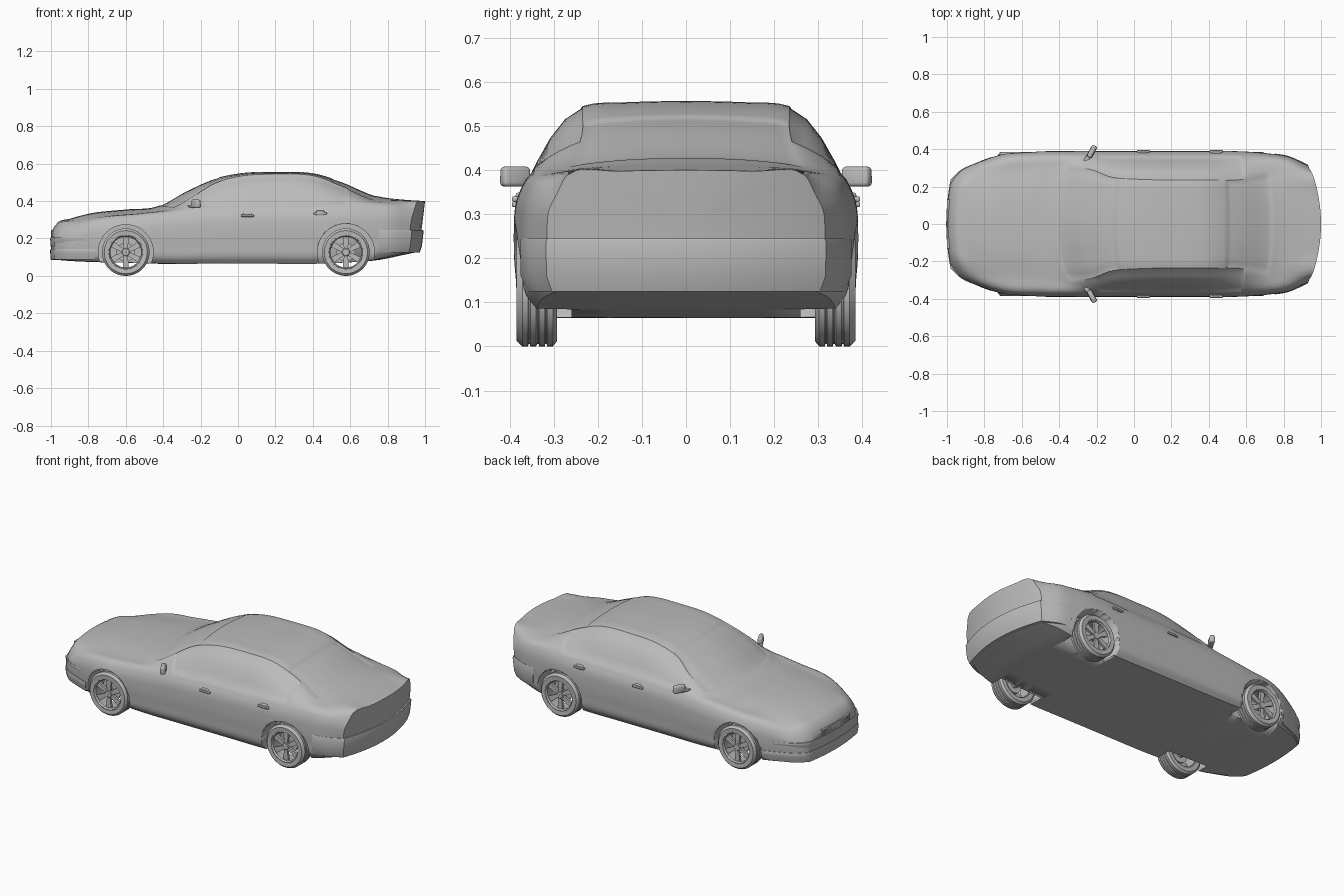
import bpy, bmesh, math
from mathutils import Vector, Matrix

cube = bpy.data.objects.get("Cube")
if cube:
    bpy.data.objects.remove(cube)

GREY = (0.5, 0.5, 0.5, 1)
grey = bpy.data.materials.new("plain grey")
grey.use_nodes = True
grey.diffuse_color = GREY
grey.node_tree.nodes["Principled BSDF"].inputs["Base Color"].default_value = GREY


def finish(name, bm, angle=35):
    """Turn a bmesh into a named, shaded object."""
    bmesh.ops.recalc_face_normals(bm, faces=bm.faces)
    mesh = bpy.data.meshes.new(name)
    bm.to_mesh(mesh)
    bm.free()
    mesh.materials.append(grey)
    ob = bpy.data.objects.new(name, mesh)
    bpy.context.collection.objects.link(ob)
    bpy.ops.object.select_all(action="DESELECT")
    ob.select_set(True)
    bpy.context.view_layer.objects.active = ob
    bpy.ops.object.shade_smooth_by_angle(angle=math.radians(angle))
    return ob


def smooth(keys, t):
    """Smooth curve through (parameter, vector) keys."""
    i = 0
    while i < len(keys) - 2 and t > keys[i + 1][0]:
        i += 1
    slope = lambda a: (keys[a + 1][1] - keys[a][1]) / (keys[a + 1][0] - keys[a][0])

    def tangent(a):
        if a == 0 or a == len(keys) - 1:
            return slope(min(a, len(keys) - 2))
        h0, h1 = keys[a][0] - keys[a - 1][0], keys[a + 1][0] - keys[a][0]
        return (slope(a - 1) * h1 + slope(a) * h0) / (h0 + h1)

    h = keys[i + 1][0] - keys[i][0]
    u = (t - keys[i][0]) / h
    a, b = keys[i][1], keys[i + 1][1]
    s = u * u * (3 - 2 * u)
    return a + (b - a) * s + tangent(i) * (h * u * (1 - u) ** 2) - tangent(i + 1) * (h * u * u * (1 - u))


# Body stations: x, half width, floor, belt, roof half width, crown, top, bend
STATIONS = [
    (-1.0, .235, .085, .20, .16, .008, .235, .06), (-.97, .275, .085, .225, .19, .01, .28, .06),
    (-.9, .325, .08, .265, .24, .015, .305, .08), (-.8, .37, .075, .3, .27, .018, .332, .09),
    (-.6, .388, .07, .325, .29, .02, .355, .1), (-.43, .39, .065, .345, .3, .012, .372, .11),
    (-.28, .39, .065, .36, .29, .02, .452, .09), (-.14, .39, .065, .365, .25, .018, .515, .05),
    (0, .39, .065, .37, .24, .015, .547, .02), (.2, .39, .065, .372, .235, .012, .556, 0),
    (.42, .39, .065, .377, .235, .014, .545, 0), (.55, .39, .07, .38, .235, .02, .505, -.02),
    (.75, .378, .085, .38, .265, .02, .425, -.04), (.88, .36, .11, .37, .275, .012, .408, -.06),
    (1.0, .315, .13, .345, .27, .012, .4, -.09)]
KEYS = [(row[0], Vector(row[1:])) for row in STATIONS]
SUB = 4


def place(x, y, z):
    """Bow the section in plan and lean the tail."""
    bend = smooth(KEYS, x)[6]
    lean = max(0, (x - .8) * 5) ** 2 * .12 * (z - .4)
    return Vector((x + bend * (y / .38) ** 2 + lean, y, z))


def section(x):
    w, floor, belt, roof, crown, top, _ = smooth(KEYS, x)
    side = belt - floor
    pts = [Vector(p) for p in (
        (.9 * w, floor), (.965 * w, floor + .1 * side), (.99 * w, floor + .33 * side), (w, floor + .62 * side),
        (.985 * w, floor + .84 * side), (.93 * w, belt), (roof, top - crown), (.55 * roof, top - .25 * crown), (0, top))]
    keys, d = [], 0
    for i, p in enumerate(pts):
        d += (p - pts[i - 1]).length if i else 0
        keys.append((d, p))
    half = [Vector((0, floor)), Vector((.45 * w, floor))]
    for a, b in zip(keys, keys[1:]):
        half += [smooth(keys, a[0] + (b[0] - a[0]) * s / SUB) for s in range(SUB)]
    half.append(pts[-1])
    return half + [Vector((-p.x, p.y)) for p in half[-2:0:-1]]


# Car body: lofted shell with rounded, closed ends
bm = bmesh.new()
COUNT = 100
xs = [-1 + 2 * i / COUNT for i in range(COUNT + 1)]
fill = (.0, .3, .6, .85, .97)
plan = [(-1, s) for s in fill] + [(x, 1) for x in xs] + [(1, s) for s in reversed(fill)]
rings = []
for x, s in plan:
    ring = section(x)
    mid = (ring[0].y + max(p.y for p in ring)) / 2
    if s == 0:
        rings.append([bm.verts.new(place(x, 0, mid))] * len(ring))
    else:
        rings.append([bm.verts.new(place(x, p.x * s, mid + (p.y - mid) * s)) for p in ring])
n = len(rings[1])
windows = {"left": [], "right": [], "front": [], "rear": []}
BELT, ROOF = 2 + 5 * SUB, 2 + 6 * SUB
for i in range(len(rings) - 1):
    x = (plan[i][0] + plan[i + 1][0]) / 2
    for j in range(n):
        k = (j + 1) % n
        corners = [rings[i][j], rings[i][k], rings[i + 1][k], rings[i + 1][j]]
        f = bm.faces.new(list(dict.fromkeys(corners)))
        near = min(j, n - 1 - j)
        if BELT <= near < ROOF and -.27 < x < .6:
            windows["left" if j < n / 2 else "right"].append(f)
        elif near >= ROOF and -.42 < x < -.1:
            windows["front"].append(f)
        elif near >= ROOF and .5 < x < .74:
            windows["rear"].append(f)
bmesh.ops.recalc_face_normals(bm, faces=bm.faces)
for faces in windows.values():
    bmesh.ops.inset_region(bm, faces=faces, thickness=.006, depth=-.003)
body = finish("body", bm)

# Wheel wells cut from the body
WHEELS = [("front", -.6, .147), ("rear", .577, .152)]
AXLE = .127
for end, x, r in WHEELS:
    for side in (1, -1):
        bm = bmesh.new()
        bmesh.ops.create_cone(bm, cap_ends=True, segments=48, radius1=r, radius2=r, depth=.22,
                              matrix=Matrix.Translation((x, side * .37, AXLE)) @ Matrix.Rotation(math.pi / 2, 4, "X"))
        cutter = finish("well_cutter", bm)
        cutter.hide_render = True
        mod = body.modifiers.new("well", "BOOLEAN")
        mod.object, mod.operation, mod.solver = cutter, "DIFFERENCE", "EXACT"
        bpy.context.view_layer.objects.active = body
        bpy.ops.object.modifier_apply(modifier=mod.name)
        bpy.data.objects.remove(cutter)


def lathe(bm, profile, steps=48):
    """Revolve a closed (radius, y) profile about the axle."""
    loops = [[bm.verts.new((r * math.cos(a), y, r * math.sin(a))) for r, y in profile]
             for a in (math.tau * i / steps for i in range(steps))]
    for i, loop in enumerate(loops):
        nxt = loops[(i + 1) % steps]
        for j in range(len(profile)):
            k = (j + 1) % len(profile)
            bm.faces.new((loop[j], loop[k], nxt[k], nxt[j]))


def add_box(bm, size, matrix, taper=1.0):
    made = bmesh.ops.create_cube(bm, size=1)["verts"]
    for v in made:
        if v.co.z > 0:
            v.co.x *= taper
        v.co = matrix @ Vector(a * b for a, b in zip(v.co, size))


def wheel(name, x, side):
    bm = bmesh.new()
    # Tyre with tread grooves
    tread = []
    for c in (-.028, -.01, .01, .028):
        tread += [(.127, c - .008), (.127, c + .005), (.121, c + .006), (.121, c + .009)]
    lathe(bm, [(.09, -.046), (.115, -.046)] + tread[:-2] + [(.115, .046), (.092, .044), (.088, .036)])
    # Rim barrel, hub and brake disc
    lathe(bm, [(.094, -.04), (.094, .042), (.088, .045), (.082, .036), (.084, -.04)])
    lathe(bm, [(.001, .014), (.02, .014), (.024, .03), (.018, .036), (.001, .036)], 24)
    lathe(bm, [(.001, -.012), (.05, -.012), (.05, -.004), (.001, -.004)], 24)
    lathe(bm, [(.001, -.06), (.02, -.06), (.02, .02), (.001, .02)], 16)
    # Spokes
    for i in range(6):
        turn = Matrix.Rotation(math.tau * i / 6, 4, "Y")
        add_box(bm, (.02, .014, .074), turn @ Matrix.Translation((0, .026, .05)), 1.7)
    ob = finish(name, bm)
    ob.location = (x, side * .338, AXLE)
    ob.rotation_euler.z = 0 if side > 0 else math.pi


def bumper(name, end, start, z0, z1, push):
    """Band wrapped around one end of the body."""
    path = [(start + (end - start) * i / 12, 1) for i in range(13)]
    path += [(end, 1 - i / 8) for i in range(1, 9)]
    path += [(x, -u) for x, u in reversed(path[:-1])]
    bm = bmesh.new()
    loops = []
    for x, u in path:
        w = smooth(KEYS, x)[0] * u
        out = push * abs((x - start) / (end - start)) * math.copysign(1, end)
        shape = ((.9, z0, -2), (.965, z0, .4), (1.004, z0 + .035, 1), (1.008, z1 - .008, 1), (1.0, z1, .7), (.9, z1, -2))
        loops.append([bm.verts.new(place(x, w * s, z) + Vector((out * o, 0, 0))) for s, z, o in shape])
    for a, b in zip(loops, loops[1:]):
        for j in range(6):
            k = (j + 1) % 6
            bm.faces.new((a[j], a[k], b[k], b[j]))
    for cap in (loops[0], loops[-1]):
        bm.faces.new(cap)
    finish(name, bm)


bumper("rear_bumper", 1, .8, .125, .245, .012)
bumper("front_lower_bumper", -1, -.84, .087, .145, .004)
bumper("front_upper_bumper", -1, -.88, .158, .205, .004)

# Grille bars on the nose
for i in range(3):
    bm = bmesh.new()
    add_box(bm, (.016, .26, .007), Matrix.Translation((-.992, 0, .213 + .014 * i)))
    finish("grille_bar", bm)


def rounded(name, size, matrix, taper=1.0, radius=.008):
    bm = bmesh.new()
    add_box(bm, size, matrix, taper)
    bmesh.ops.bevel(bm, geom=bm.edges[:], offset=radius, segments=3, affect="EDGES", profile=.5)
    finish(name, bm, 50)


for side, label in ((1, "left"), (-1, "right")):
    for end, x, r in WHEELS:
        wheel(f"{end}_{label}_wheel", x, side)
    # Mirrors on short stalks
    lean = Matrix.Rotation(side * math.radians(-28), 4, "Z")
    rounded(f"{label}_mirror", (.032, .07, .046), Matrix.Translation((-.225, side * .387, .385)) @ lean, .8, .01)
    rounded(f"{label}_mirror_stalk", (.025, .05, .012), Matrix.Translation((-.25, side * .35, .372)) @ lean, 1, .004)
    # Door handles
    for x, z in ((.05, .322), (.44, .334)):
        rounded(f"{label}_door_handle", (.07, .016, .012), Matrix.Translation((x, side * .387, z)), 1, .004)
        rounded(f"{label}_handle_base", (.045, .02, .03), Matrix.Translation((x, side * .376, z)), 1, .006)
